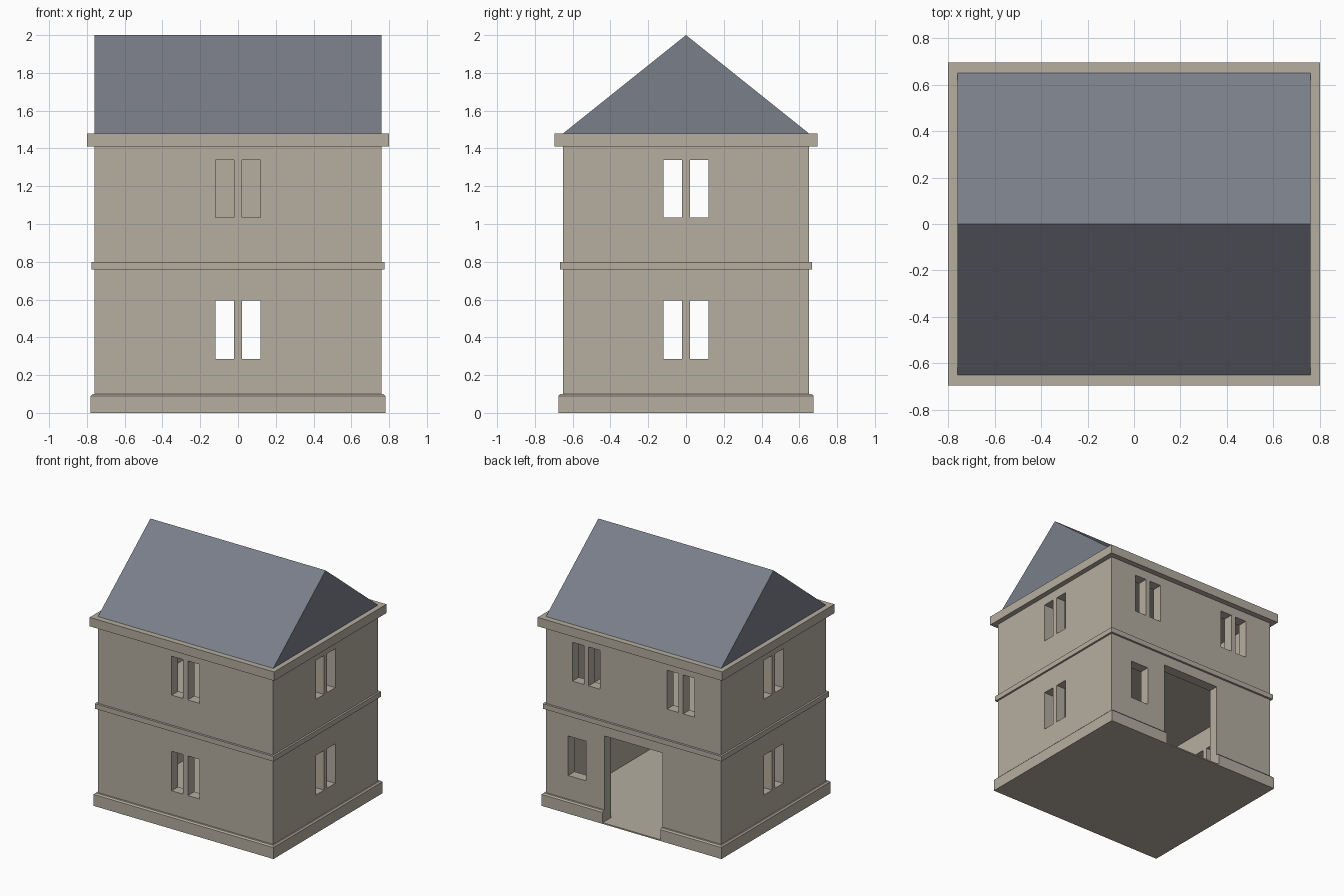
import bpy, bmesh

if "Cube" in bpy.data.objects:
    bpy.data.objects.remove(bpy.data.objects["Cube"])


def material(name, rgb):
    m = bpy.data.materials.new(name)
    m.diffuse_color = (*rgb, 1)
    m.use_nodes = True
    m.node_tree.nodes["Principled BSDF"].inputs["Base Color"].default_value = m.diffuse_color
    return m


STONE = material("warm_stone", (0.46, 0.42, 0.35))
SLATE = material("slate_grey", (0.195, 0.21, 0.25))


def add_object(name, bm, mat=None):
    mesh = bpy.data.meshes.new(name)
    bmesh.ops.recalc_face_normals(bm, faces=bm.faces)
    bm.to_mesh(mesh)
    bm.free()
    ob = bpy.data.objects.new(name, mesh)
    bpy.context.collection.objects.link(ob)
    if mat:
        mesh.materials.append(mat)
    return ob


def box(name, x, y, z, mat=None, top_bevel=0):
    """Box from (min, max) ranges, optionally with chamfered top edges."""
    bm = bmesh.new()
    bmesh.ops.create_cube(bm, size=1)
    for v in bm.verts:
        v.co = [r[0] + (c + 0.5) * (r[1] - r[0]) for r, c in zip((x, y, z), v.co)]
    if top_bevel:
        edges = [e for e in bm.edges if all(v.co.z > z[1] - 1e-5 for v in e.verts)]
        bmesh.ops.bevel(bm, geom=edges, offset=top_bevel, segments=1, affect='EDGES')
    return add_object(name, bm, mat)


def cut(ob, ranges):
    """Subtract a list of boxes from an object and bake the result."""
    cutters = []
    for r in ranges:
        c = box("cutter", *r)
        c.hide_render = True
        mod = ob.modifiers.new("cut", 'BOOLEAN')
        mod.operation, mod.solver, mod.object = 'DIFFERENCE', 'EXACT', c
        cutters.append(c)
    bpy.context.view_layer.update()
    deps = bpy.context.evaluated_depsgraph_get()
    mesh = bpy.data.meshes.new_from_object(ob.evaluated_get(deps))
    ob.modifiers.clear()
    ob.data = mesh
    for c in cutters:
        bpy.data.objects.remove(c)


def sym(a):
    return (-a, a)


W, D, T = 0.76, 0.65, 0.08           # half width, half depth, wall thickness
LOW, HIGH = (0.285, 0.595), (1.035, 1.34)
DOOR = (sym(0.25), (0.4, 0.9), (0.01, 0.68))
FRONT, BACK = (-0.9, -0.4), (0.4, 0.9)


def pair(c):
    """Two narrow lights either side of a mullion."""
    return [(c - 0.12, c - 0.02), (c + 0.02, c + 0.12)]


# Hollow two-storey body with windows and the back doorway
openings = [(sym(W - T), sym(D - T), (0.01, 0.76)),
            (sym(W - T), sym(D - T), (0.80, 1.5)), DOOR]
for z in (LOW, HIGH):
    openings += [(r, FRONT, z) for r in pair(0)]
    openings += [(sym(1), r, z) for r in pair(0)]
for c in (-0.41, 0.41):
    openings += [(r, BACK, HIGH) for r in pair(c)]
openings.append(((0.413, 0.568), BACK, LOW))
walls = box("walls", sym(W), sym(D), (0, 1.43), STONE)
cut(walls, openings)

# Plinth, open at the doorway
plinth = box("plinth", sym(0.78), sym(0.675), (0, 0.1), STONE, top_bevel=0.01)
cut(plinth, [(sym(W - 0.04), sym(D - 0.04), (0.01, 0.5)), DOOR])

# String course between the storeys
band = box("string_course", sym(0.775), sym(0.667), (0.76, 0.80), STONE)
cut(band, [(sym(W - 0.04), sym(D - 0.04), (0.5, 1))])

# Cornice slab closing the upper storey
box("cornice", sym(0.80), sym(0.695), (1.41, 1.48), STONE)

# Gabled roof: triangle extruded along x
bm = bmesh.new()
tri = bm.faces.new([bm.verts.new((-W, y, z)) for y, z in ((-D, 1.48), (D, 1.48), (0, 2))])
ext = bmesh.ops.extrude_face_region(bm, geom=[tri])
bmesh.ops.translate(bm, vec=(2 * W, 0, 0),
                    verts=[g for g in ext["geom"] if isinstance(g, bmesh.types.BMVert)])
add_object("roof", bm, SLATE)
